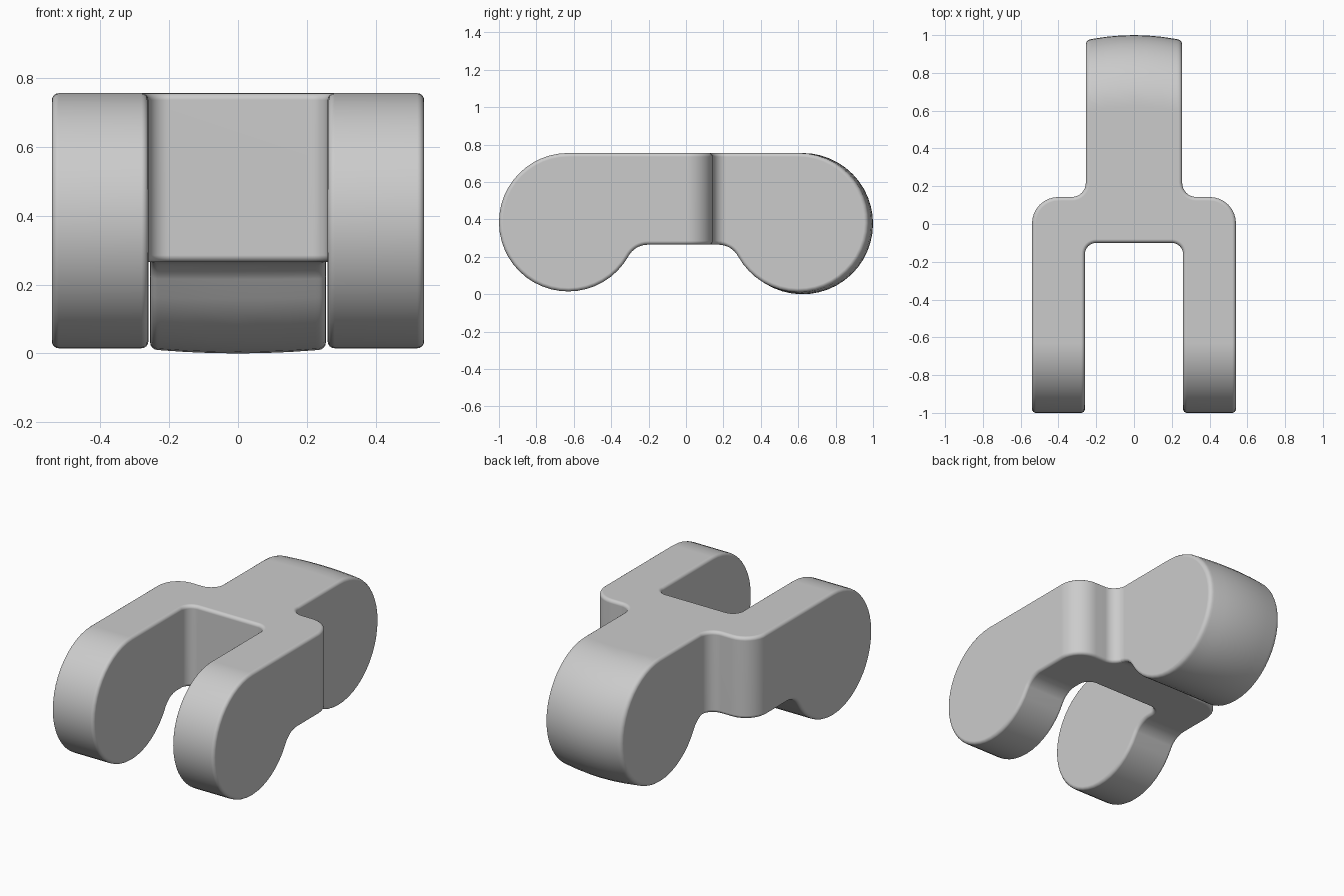
import bpy, bmesh, math
from mathutils import Vector

if "Cube" in bpy.data.objects:
    bpy.data.objects.remove(bpy.data.objects["Cube"])

WEB_Z, TOP_Z, FILLET = 0.265, 0.755, 0.12


def arc(cy, cz, r, a0, a1, n):
    """Points on an arc, angles in degrees."""
    angles = [math.radians(a0 + (a1 - a0) * i / n) for i in range(n + 1)]
    return [(cy + r * math.cos(a), cz + r * math.sin(a)) for a in angles]


def side_profile(x):
    """Side outline (y, z) at a given x; the rear end is slightly barrelled."""
    t = min(abs(x) / 0.255, 1.17) ** 2
    rb = 0.3775 - 0.006 * t
    yb, zb = 1.0 - 0.027 * t - rb, TOP_Z - rb
    rf, yf, zf = 0.37, -0.63, TOP_Z - 0.37
    zc = WEB_Z - FILLET
    af = math.asin((zf - zc) / (rf + FILLET))
    ab = math.asin((zb - zc) / (rb + FILLET))
    ycf = yf + (rf + FILLET) * math.cos(af)
    ycb = yb - (rb + FILLET) * math.cos(ab)
    af, ab = math.degrees(af), math.degrees(ab)
    pts = arc(yf, zf, rf, 90, 360 - af, 32)
    pts += arc(ycf, zc, FILLET, 180 - af, 90, 8)[1:]
    pts += arc(ycb, zc, FILLET, 90, ab, 8)
    pts += arc(yb, zb, rb, 180 + ab, 450, 32)[1:]
    return pts


def rounded(corners, n=8):
    """Polygon from (x, y, radius) corners with rounded corners."""
    out = []
    for i, (x, y, r) in enumerate(corners):
        p = Vector((x, y))
        if r == 0:
            out.append((x, y))
            continue
        u = (Vector(corners[i - 1][:2]) - p).normalized()
        v = (Vector(corners[(i + 1) % len(corners)][:2]) - p).normalized()
        c = p + (u + v) * r          # all corners are right angles
        for k in range(n + 1):
            a = math.pi / 2 * k / n
            q = c - v * r * math.cos(a) - u * r * math.sin(a)
            out.append((q.x, q.y))
    return out


def loft(name, rings):
    """Closed solid through equal-length rings of 3D points."""
    bm = bmesh.new()
    vs = [[bm.verts.new(p) for p in ring] for ring in rings]
    n = len(vs[0])
    for a, b in zip(vs, vs[1:]):
        for i in range(n):
            j = (i + 1) % n
            bm.faces.new((a[i], a[j], b[j], b[i]))
    bm.faces.new(vs[0])
    bm.faces.new(vs[-1])
    bmesh.ops.recalc_face_normals(bm, faces=bm.faces)
    me = bpy.data.meshes.new(name)
    bm.to_mesh(me)
    bm.free()
    ob = bpy.data.objects.new(name, me)
    bpy.context.collection.objects.link(ob)
    return ob


# link body: side outline swept across the width
stations = [-0.6] + [0.075 * i for i in range(-4, 5)] + [0.6]
link = loft("chain_link", [[(x, y, z) for y, z in side_profile(x)] for x in stations])

# plan cutter: fork at the front, tongue at the back
half = [(0.26, -0.1, 0.06), (0.26, -1.2, 0), (0.54, -1.2, 0), (0.54, 0.143, 0.14),
        (0.255, 0.143, 0.075), (0.255, 1.2, 0)]
plan = rounded(half + [(-x, y, r) for x, y, r in reversed(half)])
cutter = loft("plan_cutter", [[(x, y, z) for x, y in plan] for z in (-0.2, 1.0)])
cutter.hide_render = True

bpy.context.view_layer.objects.active = link
link.select_set(True)
mod = link.modifiers.new("plan", 'BOOLEAN')
mod.operation, mod.solver, mod.object = 'INTERSECT', 'EXACT', cutter
bpy.ops.object.modifier_apply(modifier=mod.name)
bpy.data.objects.remove(cutter)

# merge coplanar pieces before rounding the rims
bm = bmesh.new()
bm.from_mesh(link.data)
bmesh.ops.remove_doubles(bm, verts=bm.verts, dist=0.0005)
bmesh.ops.dissolve_limit(bm, angle_limit=math.radians(0.3), verts=bm.verts, edges=bm.edges)
bm.to_mesh(link.data)
bm.free()

# rounded rims
mod = link.modifiers.new("rims", 'BEVEL')
mod.width, mod.segments = 0.02, 4
mod.limit_method, mod.angle_limit = 'ANGLE', math.radians(40)
mod.use_clamp_overlap = False
bpy.ops.object.modifier_apply(modifier=mod.name)
bpy.ops.object.shade_smooth_by_angle(angle=math.radians(40))
mod = link.modifiers.new("shading", 'WEIGHTED_NORMAL')
mod.keep_sharp = True

# colour
grey = bpy.data.materials.new("light_grey")
grey.diffuse_color = (0.6, 0.6, 0.6, 1)
grey.use_nodes = True
grey.node_tree.nodes["Principled BSDF"].inputs["Base Color"].default_value = grey.diffuse_color
link.data.materials.clear()
link.data.materials.append(grey)
for p in link.data.polygons:
    p.material_index = 0
